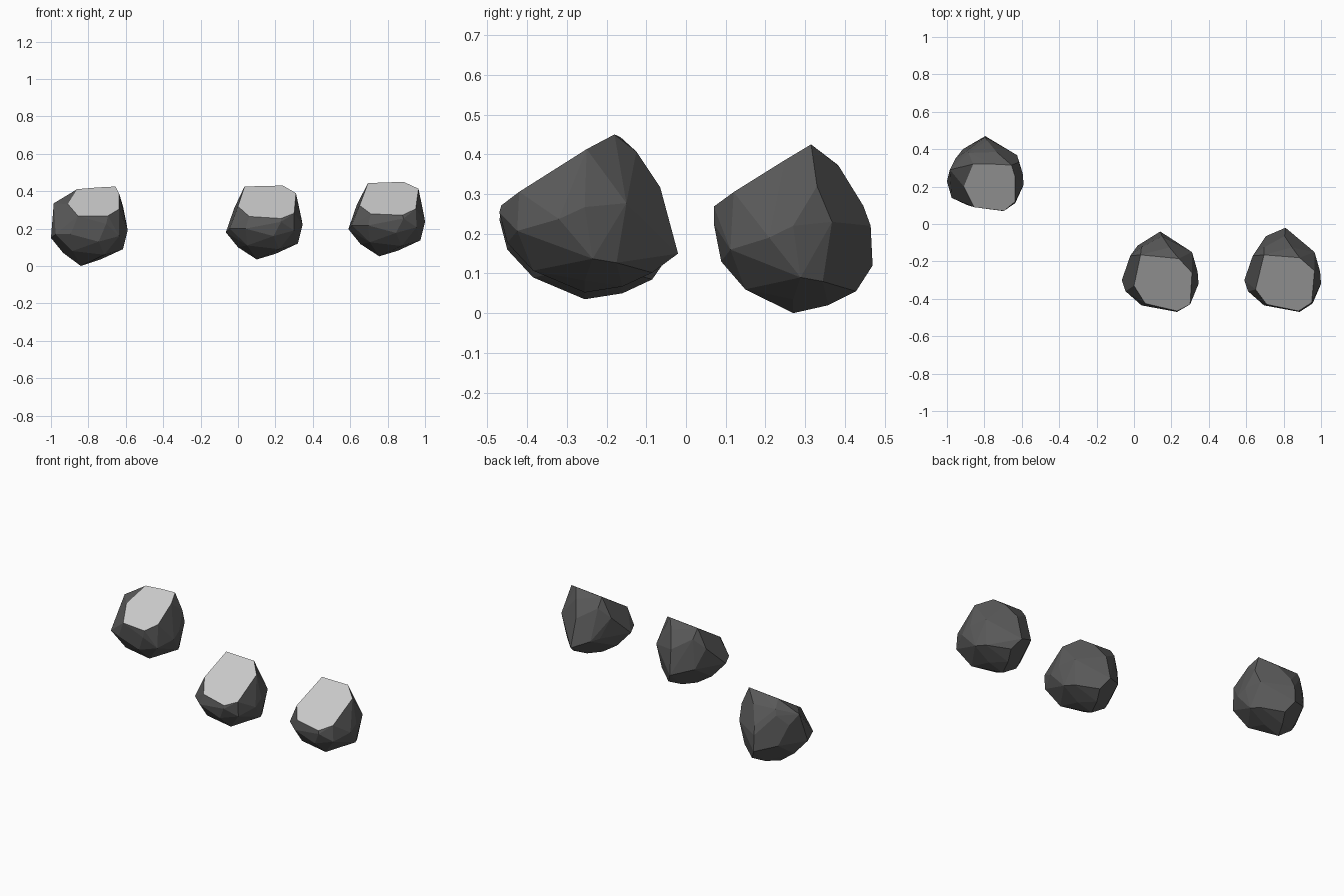
import bpy, bmesh, math

# Body points shared by all rocks: x, y from the rock centre, z from the ground
BODY = [
    # back
    (0.00, 0.215, 0.15), (-0.10, 0.13, 0.37), (0.05, 0.13, 0.39),
    (0.01, 0.19, 0.30), (-0.12, 0.14, 0.19),
    # right
    (0.20, 0.00, 0.25), (0.205, -0.065, 0.22), (0.18, 0.02, 0.12), (0.17, 0.105, 0.26),
    # left
    (-0.205, -0.045, 0.18), (-0.185, -0.105, 0.20), (-0.16, 0.085, 0.31), (-0.14, 0.0, 0.10),
    # front
    (-0.10, -0.18, 0.20), (0.09, -0.215, 0.255), (0.05, -0.195, 0.16),
    (0.16, -0.17, 0.19), (-0.09, -0.12, 0.11), (0.08, -0.13, 0.09),
    # underside
    (-0.04, 0.0, 0.035), (0.06, 0.0, 0.065), (0.0, 0.095, 0.05),
    (0.04, 0.17, 0.085), (0.15, 0.08, 0.11),
]
SLOPE_Y, SLOPE_X = 0.625, 0.085


def material(name, grey):
    m = bpy.data.materials.new(name)
    m.diffuse_color = (grey, grey, grey, 1)
    return m


STONE = material("dark_stone", 0.1)
CUT = material("pale_cut", 0.8)


def rock(name, centre, lift, depth, cut, peak_z, extra):
    """Faceted hull under one sloping cut face; cut[1] is its highest corner."""
    cx, cy = centre
    px, py = cut[1]
    plane = lambda x, y: peak_z + SLOPE_Y * (y - py) + SLOPE_X * (x - px)
    pts = [(x, y, plane(x, y)) for x, y in cut]
    for x, y, z in [(x, y * depth, z + lift) for x, y, z in BODY] + extra:
        pts.append((x, y, min(z, plane(x, y) - 0.015)))
    bm = bmesh.new()
    for x, y, z in pts:
        bm.verts.new((x + cx, y + cy, z))
    bmesh.ops.convex_hull(bm, input=bm.verts[:])
    loose = [v for v in bm.verts if not v.link_faces]
    bmesh.ops.delete(bm, geom=loose, context='VERTS')
    bmesh.ops.recalc_face_normals(bm, faces=bm.faces[:])
    # pale cut face
    for f in bm.faces:
        on_cut = all(abs(v.co.z - plane(v.co.x - cx, v.co.y - cy)) < 0.002 for v in f.verts)
        f.material_index = 1 if on_cut else 0
    # merge almost level triangles into broad facets
    bmesh.ops.dissolve_limit(bm, angle_limit=math.radians(6), verts=bm.verts[:],
                             edges=bm.edges[:], delimit={'MATERIAL'})
    me = bpy.data.meshes.new(name)
    bm.to_mesh(me)
    bm.free()
    me.materials.append(STONE)
    me.materials.append(CUT)
    ob = bpy.data.objects.new(name, me)
    bpy.context.collection.objects.link(ob)
    return ob


# Outlines of the cut faces, seen from above
cut_left = [(-0.065, 0.05), (0.045, 0.05), (0.14, 0.045), (0.16, -0.02), (0.16, -0.15),
            (0.10, -0.20), (-0.06, -0.18), (-0.115, -0.07)]
cut_middle = [(-0.105, 0.09), (0.10, 0.07), (0.17, -0.005), (0.16, -0.175),
              (0.09, -0.21), (-0.08, -0.17), (-0.14, -0.075)]
cut_right = [(-0.10, 0.09), (0.09, 0.075), (0.17, 0.005), (0.155, -0.165),
             (0.085, -0.21), (-0.085, -0.175), (-0.145, -0.095)]

rock("left_rock", (-0.795, 0.27), -0.03, 0.93, cut_left, 0.42,
     [(-0.19, 0.02, 0.335), (-0.18, -0.13, 0.17), (-0.09, 0.11, 0.375),
      (0.06, 0.115, 0.37), (0.18, 0.06, 0.32), (-0.045, 0.0, 0.0), (0.0, 0.195, 0.22)])
rock("middle_rock", (0.14, -0.255), 0.0, 1.0, cut_middle, 0.43, [])
rock("right_rock", (0.795, -0.255), 0.017, 1.0, cut_right, 0.45,
     [(0.015, 0.235, 0.15), (-0.09, 0.19, 0.20)])
